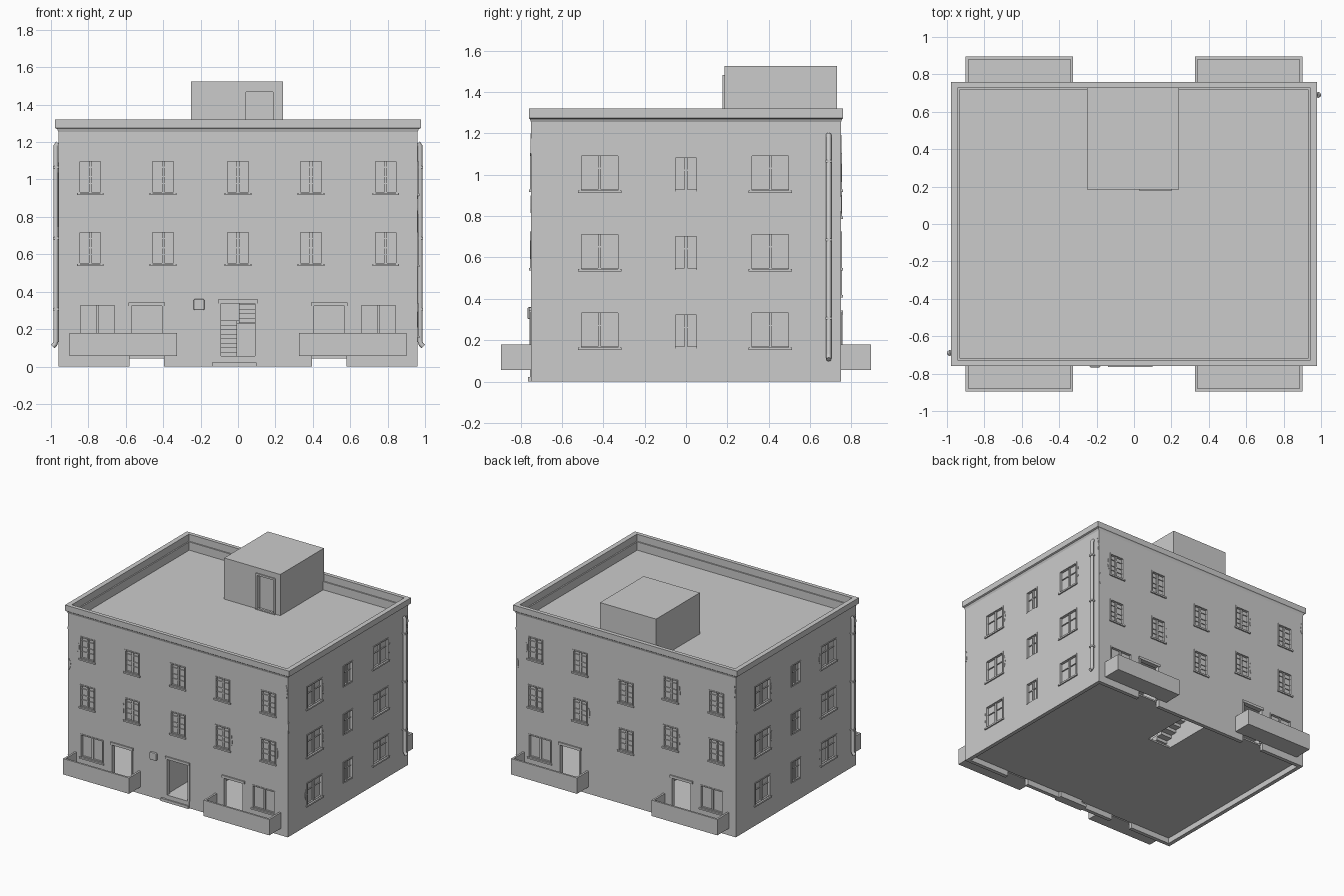
import bpy, bmesh, math, random
from mathutils import Vector

if "Cube" in bpy.data.objects:
    bpy.data.objects.remove(bpy.data.objects["Cube"])

random.seed(4)
HX, HY, T = 0.96, 0.75, 0.03            # wall half sizes and thickness
SIDES = [("front", HX, HY, 0), ("right", HY, HX, 90), ("back", HX, HY, 180), ("left", HY, HX, 270)]


def finish(name, bm, rot=0):
    me = bpy.data.meshes.new(name)
    bm.to_mesh(me)
    bm.free()
    ob = bpy.data.objects.new(name, me)
    ob.rotation_euler.z = math.radians(rot)
    bpy.context.collection.objects.link(ob)
    return ob


def box(bm, x0, x1, y0, y1, z0, z1):
    vs = bmesh.ops.create_cube(bm, size=1)["verts"]
    for v in vs:
        v.co = Vector((x1 if v.co.x > 0 else x0, y1 if v.co.y > 0 else y0, z1 if v.co.z > 0 else z0))


def boxes(name, items, rot=0):
    bm = bmesh.new()
    for b in items:
        box(bm, *b)
    return finish(name, bm, rot)


def wall(name, u0, u1, z0, z1, dist, holes, rot=0):
    """Flat wall facing -y before rotation, with rectangular openings."""
    us = sorted({u0, u1, *[h[0] for h in holes], *[h[1] for h in holes]})
    zs = sorted({z0, z1, *[h[2] for h in holes], *[h[3] for h in holes]})
    bm = bmesh.new()
    grid = {}

    def vert(u, z):
        if (u, z) not in grid:
            grid[(u, z)] = bm.verts.new((u, -dist, z))
        return grid[(u, z)]
    for a, b in zip(us, us[1:]):
        for c, d in zip(zs, zs[1:]):
            mu, mz = (a + b) / 2, (c + d) / 2
            if not any(h[0] < mu < h[1] and h[2] < mz < h[3] for h in holes):
                bm.faces.new([vert(a, c), vert(b, c), vert(b, d), vert(a, d)])
    ob = finish(name, bm, rot)
    m = ob.modifiers.new("thickness", "SOLIDIFY")
    m.thickness, m.offset = T, -1
    return ob


def window(bm, hole, dist, bars, sill=True):
    """Casing, sill, two sashes with glazing bars, and glass."""
    a, b, c, d = hole
    y, f = -dist, 0.009
    mid = (a + b) / 2
    for u in (a, b - f):
        box(bm, u, u + f, y - 0.004, y + 0.026, c, d)
    box(bm, a, b, y - 0.004, y + 0.026, d - f, d)
    box(bm, a, b, y + 0.004, y + 0.026, c, c + f)
    box(bm, mid - 0.007, mid + 0.007, y + 0.006, y + 0.026, c, d)
    for r in bars:
        z = c + (d - c) * r
        box(bm, a, b, y + 0.010, y + 0.024, z - 0.003, z + 0.003)
    box(bm, a, b, y + 0.017, y + 0.020, c, d)
    if sill:
        box(bm, a - 0.007, b + 0.007, y - 0.010, y + 0.026, c - 0.008, c + 0.004)


def door_frame(bm, hole, dist):
    a, b, c, d = hole
    y = -dist
    box(bm, a - 0.004, a + 0.010, y - 0.006, y + 0.028, 0.055, d)
    box(bm, b - 0.010, b + 0.004, y - 0.006, y + 0.028, 0.055, d)
    box(bm, a - 0.006, b + 0.006, y - 0.010, y + 0.028, d - 0.012, d + 0.008)


def patch(bm, u, z, w, h, dist):
    """Thin ragged area of broken plaster."""
    n = 11
    ring = [(u + w * math.cos(2 * math.pi * i / n) * random.uniform(.6, 1),
             z + h * math.sin(2 * math.pi * i / n) * random.uniform(.6, 1)) for i in range(n)]
    lo = [bm.verts.new((p, -dist + 0.002, q)) for p, q in ring]
    hi = [bm.verts.new((p, -dist - 0.003, q)) for p, q in ring]
    bm.faces.new(hi)
    for i in range(n):
        j = (i + 1) % n
        bm.faces.new([lo[i], lo[j], hi[j], hi[i]])


# Outer walls, windows, balcony doors and plaster damage for the four sides
for name, hu, dist, rot in SIDES:
    wins, doors, plain = [], [], []
    if name in ("front", "back"):
        for z in (0.545, 0.925):
            for u in (-0.79, -0.40, 0, 0.39, 0.79):
                zz = z - 0.13 if name == "back" and u == 0 else z
                wins.append((u - 0.065, u + 0.065, zz, zz + 0.18))
        for s in (-1, 1):
            lo, hi = sorted((s * 0.65, s * 0.85))
            plain.append((lo, hi, 0.15, 0.335))
            lo, hi = sorted((s * 0.395, s * 0.58))
            doors.append((lo, hi, 0, 0.335))
        if name == "front":
            doors.append((-0.10, 0.10, 0, 0.35))
        bars = (0.3, 0.5, 0.78)
    else:
        for z in (0.16, 0.54, 0.92):
            wins += [(-0.515, -0.32, z, z + 0.18), (0.31, 0.505, z, z + 0.18)]
            plain.append((-0.06, 0.06, z, z + 0.17))
        bars = (0.62,)
    wall(name + "_wall", -hu, hu, 0, 1.265, dist, wins + plain + doors, rot)
    bm = bmesh.new()
    for w in wins:
        window(bm, w, dist, bars)
    for w in plain:
        window(bm, w, dist, () if name in ("front", "back") else (0.6,), name in ("front", "back"))
    finish(name + "_windows", bm, rot)
    if doors:
        bm = bmesh.new()
        for d in doors:
            door_frame(bm, d, dist)
        finish(name + "_door_frames", bm, rot)
    bm = bmesh.new()
    for w in random.sample(wins, 4):
        s = random.choice((0, 1))
        patch(bm, w[s] + (0.012 if s else -0.012), w[2] + 0.09, 0.010, 0.05, dist)
    patch(bm, hu - 0.013, 1.14, 0.013, 0.06, dist)
    patch(bm, -hu + 0.013, 0.86, 0.013, 0.05, dist)
    finish(name + "_plaster_damage", bm, rot)

# Cornice and parapet ring
bm = bmesh.new()
rings = []
for x, y, z in [(.96, .75, 1.255), (.967, .755, 1.27), (.978, .76, 1.275), (.978, .76, 1.32),
                (.94, .73, 1.32), (.94, .73, 1.19), (.95, .74, 1.19), (.95, .74, 1.255)]:
    rings.append([bm.verts.new((x * a, y * b, z)) for a, b in ((-1, -1), (1, -1), (1, 1), (-1, 1))])
for r, q in zip(rings, rings[1:] + rings[:1]):
    for i in range(4):
        j = (i + 1) % 4
        bm.faces.new([r[i], r[j], q[j], q[i]])
bmesh.ops.recalc_face_normals(bm, faces=bm.faces)
finish("cornice", bm)

# Roof slab and roof stair house with recessed door
boxes("roof", [(-.945, .945, -.735, .735, 1.17, 1.2)])
wall("roof_house_front", -.25, .24, 1.19, 1.525, -.185, [(.04, .19, 1.19, 1.47)])
boxes("roof_house", [(-.25, -.22, .215, .73, 1.19, 1.525), (.21, .24, .215, .73, 1.19, 1.525),
                     (-.22, .21, .70, .73, 1.19, 1.525), (-.22, .21, .215, .70, 1.495, 1.525)])
boxes("roof_door", [(.04, .19, .212, .222, 1.19, 1.47), (.03, .043, .177, .215, 1.2, 1.483),
                    (.187, .2, .177, .215, 1.2, 1.483), (.043, .187, .177, .215, 1.468, 1.483),
                    (.03, .2, .172, .19, 1.2, 1.206)])

# Four balconies with solid railings
for fb, rot in (("front", 0), ("back", 180)):
    for side, a, b in (("left", -.90, -.325), ("right", .325, .90)):
        boxes(f"{fb}_balcony_{side}", [
            (a, b, -.895, -.75, .055, .07), (a, b, -.895, -.88, .07, .18),
            (a, a + .015, -.88, -.75, .07, .18), (b - .015, b, -.88, -.75, .07, .18)], rot)

# Floors, open above the stairs
for i, z in enumerate((0.055, 0.435, 0.815)):
    y0 = 0.28 if i == 0 else 0.08
    boxes(f"floor_{i}", [(-.935, -.10, -.725, .725, z - .012, z), (.10, .935, -.725, .725, z - .012, z),
                         (-.10, .10, -.725, y0, z - .012, z)])

# Inner partitions
boxes("partitions", [(-.12, -.10, -.725, .725, .043, 1.17), (.10, .12, -.725, .725, .043, 1.17),
                     (-.935, -.12, -.01, .01, .043, 1.17), (.12, .935, -.01, .01, .043, 1.17)])

# Stairs: two flights and a landing per storey
steps = []
N, RISE, RUN = 8, 0.19 / 8, 0.05
for base in (0.055, 0.435):
    for i in range(N):
        z = base + (i + 1) * RISE
        steps.append((-.10, -.005, .10 + i * RUN, .10 + (i + 1) * RUN, z - RISE - .012, z))
        z += N * RISE
        steps.append((.005, .10, .50 - (i + 1) * RUN, .50 - i * RUN, z - RISE - .012, z))
    steps.append((-.10, .10, .50, .725, base + .175, base + .19))
boxes("stairs", steps)

# Entrance step and wall box beside the door
boxes("entrance_step", [(-.14, .10, -.765, -.70, 0, .022), (-.10, .10, -.755, -.70, .022, .055)])
ob = boxes("wall_box", [(-.237, -.18, -.766, -.745, .302, .36)])
m = ob.modifiers.new("soft_edges", "BEVEL")
m.width, m.segments = 0.005, 2

# Drainpipes on opposite corners of the two end walls
for name, s in (("right", 1), ("left", -1)):
    cu = bpy.data.curves.new(name + "_drainpipe", "CURVE")
    cu.dimensions = "3D"
    cu.bevel_depth, cu.bevel_resolution, cu.use_fill_caps = 0.013, 2, True
    pts = [(.962, 1.195), (.973, 1.18), (.973, .135), (.978, .12), (.991, .107)]
    sp = cu.splines.new("POLY")
    sp.points.add(len(pts) - 1)
    for p, (x, z) in zip(sp.points, pts):
        p.co = (s * x, s * .69, z, 1)
    bpy.context.collection.objects.link(bpy.data.objects.new(name + "_drainpipe", cu))
    boxes(name + "_pipe_brackets", [(.955, .988, .674, .706, z, z + .012) for z in (.3, .68, 1.06)],
          0 if s > 0 else 180)
